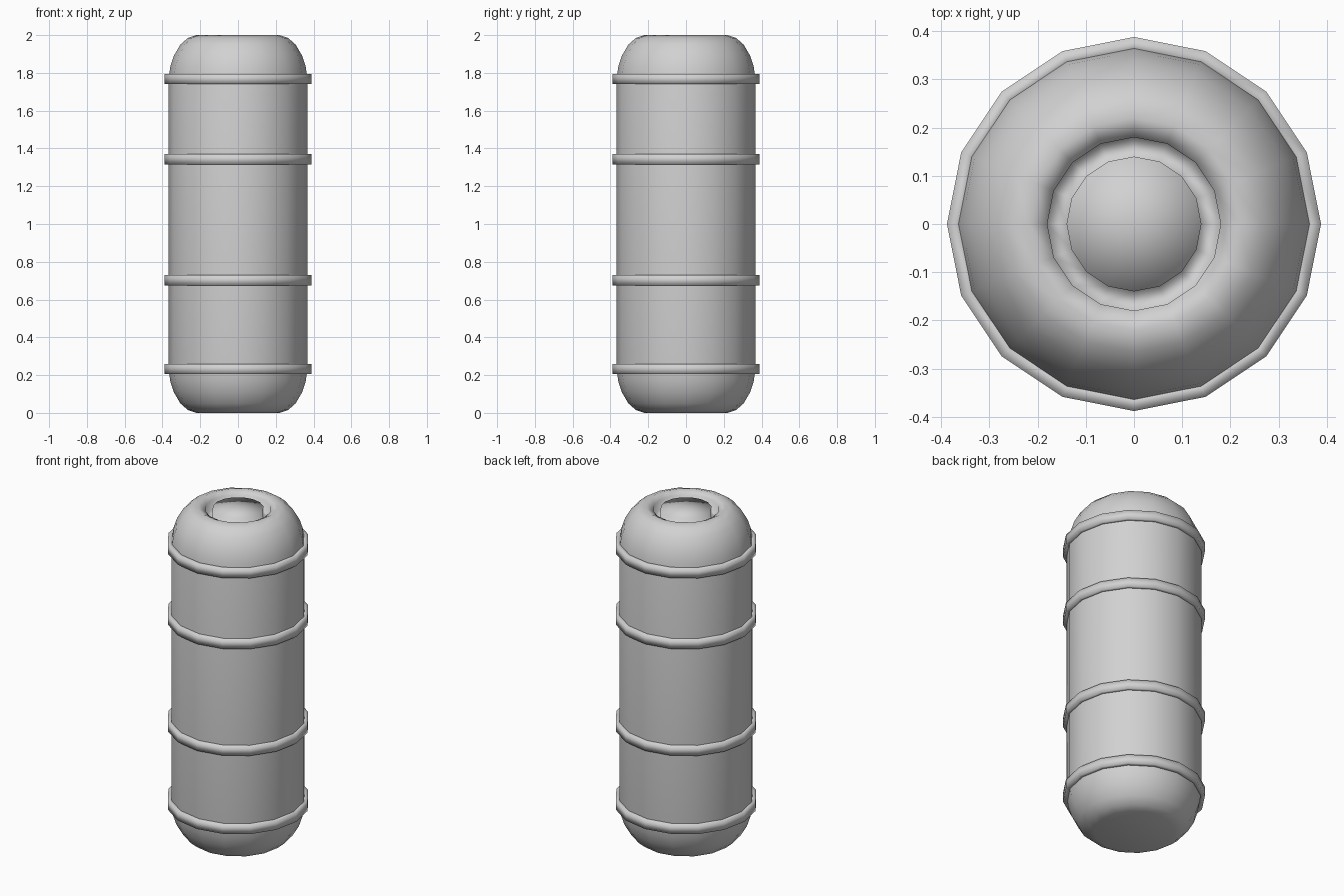
import bpy
import bmesh
from math import cos, sin, tau

SIDES = 16

if "Cube" in bpy.data.objects:
    bpy.data.objects.remove(bpy.data.objects["Cube"], do_unlink=True)

grey = bpy.data.materials.new("light_grey")
grey.use_nodes = True
COLOUR = (0.64, 0.64, 0.64, 1)
grey.diffuse_color = COLOUR
grey.node_tree.nodes["Principled BSDF"].inputs["Base Color"].default_value = COLOUR


def lathe(name, profile, closed=False):
    """Revolve (radius, height) points around z; zero radius makes a pole."""
    bm = bmesh.new()
    rings = []
    for r, z in profile:
        count = SIDES if r > 0 else 1
        rings.append([bm.verts.new((r * cos(tau * i / SIDES), r * sin(tau * i / SIDES), z))
                      for i in range(count)])
    pairs = list(zip(rings, rings[1:]))
    if closed:
        pairs.append((rings[-1], rings[0]))
    for low, high in pairs:
        for i in range(SIDES):
            j = (i + 1) % SIDES
            corners = [low[i % len(low)], low[j % len(low)],
                       high[j % len(high)], high[i % len(high)]]
            bm.faces.new(list(dict.fromkeys(corners)))
    bmesh.ops.recalc_face_normals(bm, faces=bm.faces)
    for face in bm.faces:
        face.smooth = True
    mesh = bpy.data.meshes.new(name)
    bm.to_mesh(mesh)
    bm.free()
    mesh.materials.append(grey)
    obj = bpy.data.objects.new(name, mesh)
    bpy.context.collection.objects.link(obj)
    return obj


# Rounded canister with a groove around the central plug in its top
shoulder = [(0.22, 0), (0.265, 0.015), (0.305, 0.05), (0.34, 0.11), (0.358, 0.165), (0.368, 0.23)]
bottom = [(0, 0)] + shoulder
top = [(r, 2 - z) for r, z in reversed(shoulder)]
plug = [(0.18, 1.98), (0.18, 1.92), (0.14, 1.92), (0.14, 1.985), (0, 1.995)]
lathe("canister_body", bottom + top + plug)

# Four raised hoops
for number, z in enumerate((0.232, 0.702, 1.343, 1.768), 1):
    section = [(0.355, z - 0.027), (0.388, z - 0.027), (0.388, z + 0.027), (0.355, z + 0.027)]
    lathe(f"hoop_{number}", section, closed=True)
